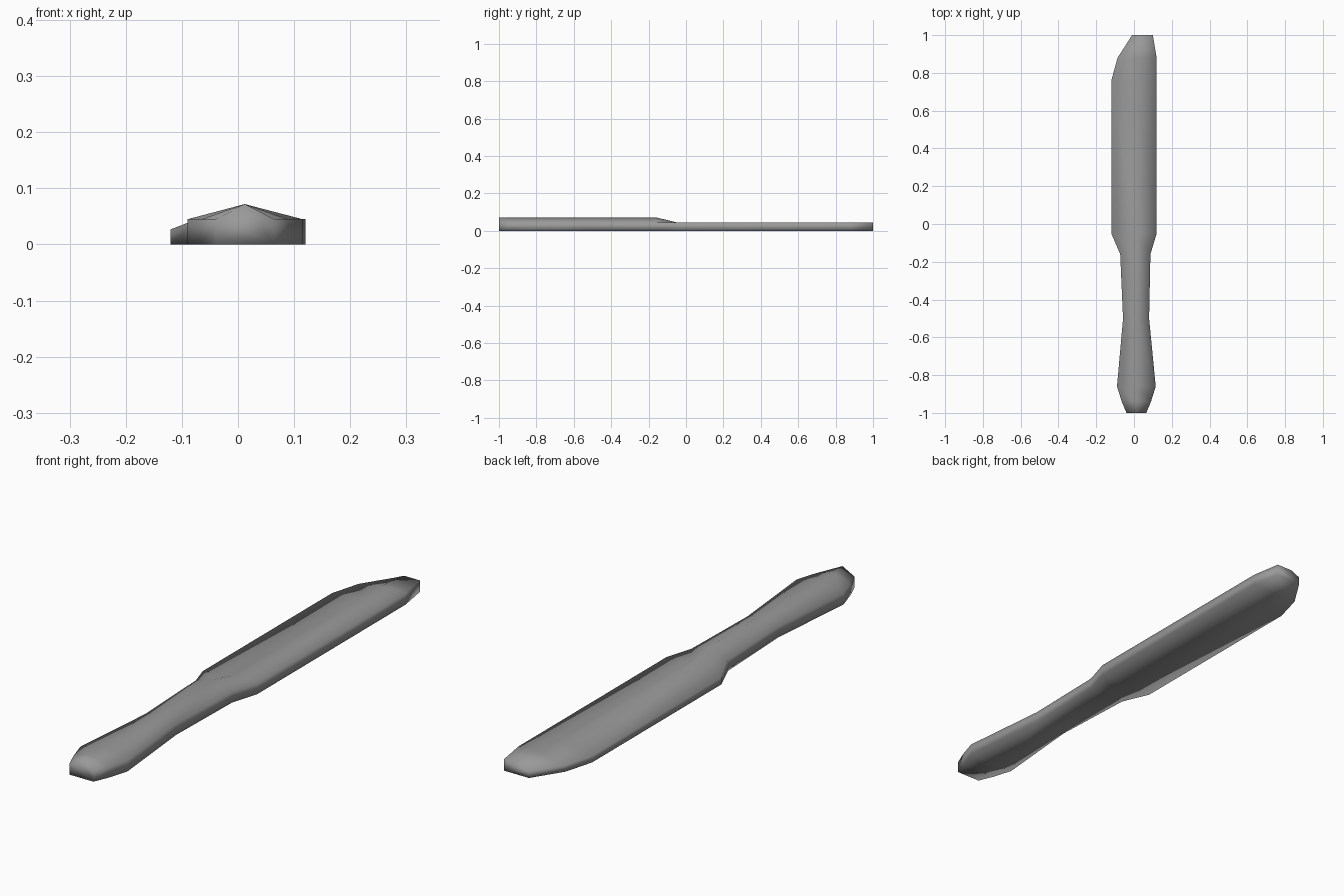
import bpy
import bmesh

cube = bpy.data.objects.get("Cube")
if cube:
    bpy.data.objects.remove(cube, do_unlink=True)

# One grey for the whole knife
grey = bpy.data.materials.new("dull_grey")
grey.use_nodes = True
colour = (0.32, 0.32, 0.32, 1)
grey.diffuse_color = colour
grey.node_tree.nodes["Principled BSDF"].inputs["Base Color"].default_value = colour

EDGE, SPINE, RIDGE = 0.027, 0.045, 0.072   # heights of cutting edge, spine and handle ridge
MID = 0.012                                # x of the centre ridge

# Outline stations: y, cutting side x, spine side x
handle = [(-1, -0.04, 0.065), (-0.94, -0.065, 0.09), (-0.86, -0.09, 0.115),
          (-0.5, -0.058, 0.08), (-0.16, -0.073, 0.087)]
blade = [(-0.05, -0.12, 0.12), (0.76, -0.12, 0.12), (0.88, -0.087, 0.12),
         (1, -0.01, 0.1)]


def section(bm, y, left, right, left_z, ridge_z):
    """Five-sided slice: flat base, two upright sides and a ridged top."""
    ridge_x = max(MID, left + 0.04)
    points = [(left, 0), (right, 0), (right, SPINE), (ridge_x, ridge_z), (left, left_z)]
    return [bm.verts.new((x, y, z)) for x, z in points]


# Handle and blade as one lofted body
bm = bmesh.new()
rings = [section(bm, *s, SPINE, RIDGE) for s in handle]
rings += [section(bm, *s, EDGE, SPINE) for s in blade]
for a, b in zip(rings, rings[1:]):
    for i in range(len(a)):
        j = (i + 1) % len(a)
        bm.faces.new((a[i], a[j], b[j], b[i]))
bm.faces.new(rings[0])
bm.faces.new(rings[-1])
bmesh.ops.recalc_face_normals(bm, faces=bm.faces)
for face in bm.faces:
    face.smooth = True

mesh = bpy.data.meshes.new("knife_body")
bm.to_mesh(mesh)
bm.free()
mesh.materials.append(grey)
knife = bpy.data.objects.new("knife_body", mesh)
bpy.context.collection.objects.link(knife)
